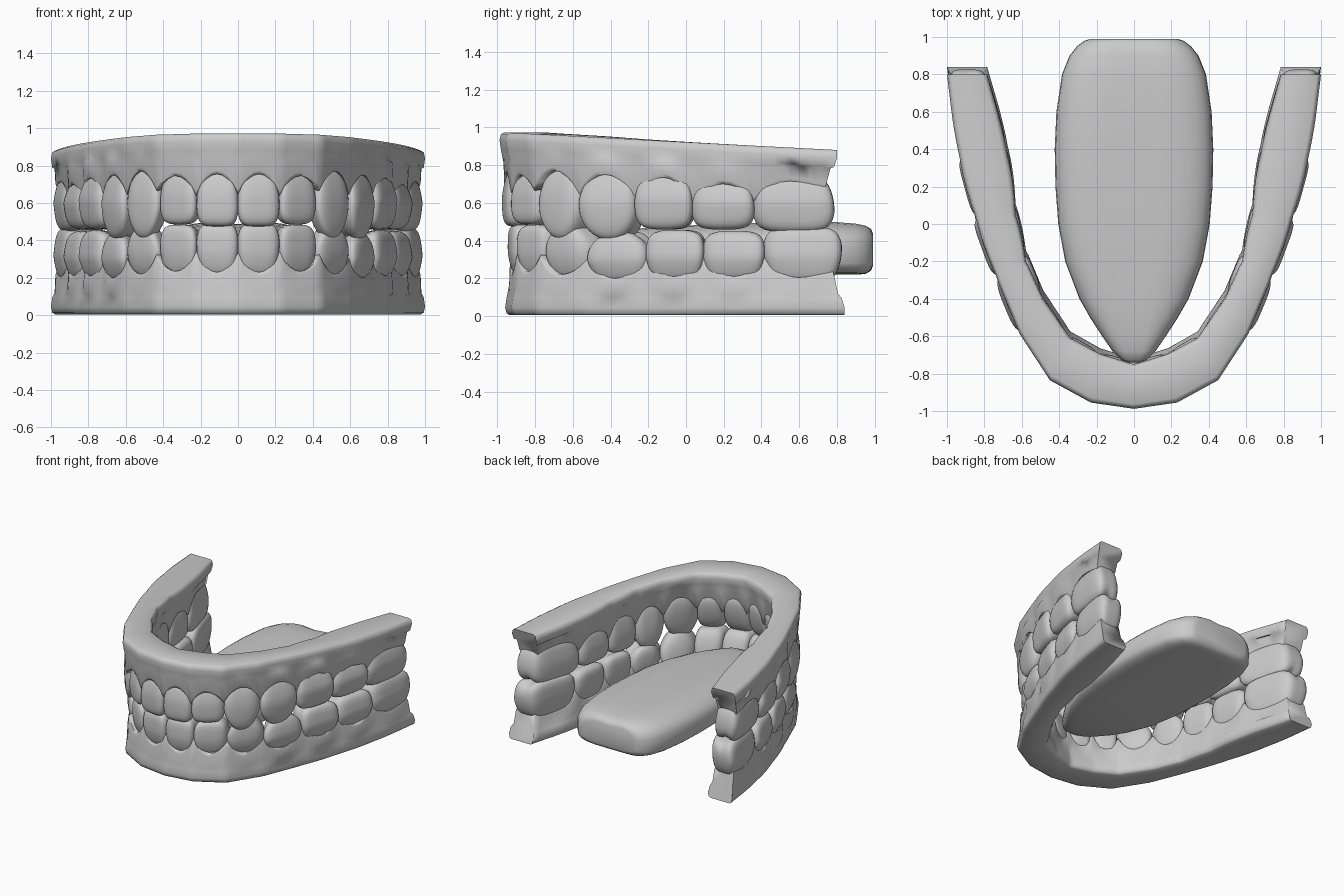
import bpy, bmesh, math
from mathutils import Vector

if "Cube" in bpy.data.objects:
    bpy.data.objects.remove(bpy.data.objects["Cube"])

# Arch stations: tooth boundaries from the midline to the rear (outer and inner edge)
OUT = [(0, -.988), (.23, -.955), (.45, -.835), (.61, -.59), (.74, -.28), (.85, .03), (.938, .36), (1, .80)]
INN = [(0, -.75), (.18, -.695), (.34, -.61), (.485, -.40), (.575, -.20), (.63, .05), (.67, .36), (.785, .80)]
SHIFT = [.03, .03, .035, .045, .06, .06, .055, .04]       # lower arch sits further back

JAWS = {
    "upper": dict(d=-1, tip=[.475, .485, .405, .395, .455, .455, .44],
                  zen=[.755, .745, .77, .75, .735, .70, .715]),
    "lower": dict(d=1, tip=[.49, .485, .49, .455, .46, .455, .48],
                  zen=[.23, .235, .22, .20, .21, .21, .205]),
}
NAMES = ["central_incisor", "lateral_incisor", "canine", "first_premolar",
         "second_premolar", "first_molar", "second_molar"]
PROTRUDE = [-.02, -.02, .03, .10, .10, .05, .0]
POINTED = [.0, .05, .50, .35, .08, .08, .08]
ROUND = [4.5, 4.5, 3.4, 3.6, 5, 5, 5]
STEPS = 8


def finish(bm, name, angle=50):
    bmesh.ops.recalc_face_normals(bm, faces=bm.faces)
    me = bpy.data.meshes.new(name)
    bm.to_mesh(me)
    bm.free()
    ob = bpy.data.objects.new(name, me)
    bpy.context.collection.objects.link(ob)
    bpy.ops.object.select_all(action='DESELECT')
    ob.select_set(True)
    bpy.context.view_layer.objects.active = ob
    bpy.ops.object.shade_smooth_by_angle(angle=math.radians(angle))
    return ob


def loft(sections, name, angle=50):
    bm = bmesh.new()
    rings = [[bm.verts.new(p) for p in s] for s in sections]
    n = len(rings[0])
    for a, b in zip(rings, rings[1:]):
        for i in range(n):
            j = (i + 1) % n
            bm.faces.new((a[i], a[j], b[j], b[i]))
    bm.faces.new(rings[0])
    bm.faces.new(rings[-1])
    return finish(bm, name, angle)


def stations(jaw):
    k = 1 if jaw == "lower" else 0
    return ([Vector((x, y + k * s)) for (x, y), s in zip(OUT, SHIFT)],
            [Vector((x, y + k * s)) for (x, y), s in zip(INN, SHIFT)])


def gum(jaw):
    J = JAWS[jaw]
    d, zen = J["d"], J["zen"]
    out, inn = stations(jaw)
    pap = [z + d * .105 for z in zen] + [zen[-1] + d * .03]
    half = []
    for i in range(7):
        for k in range(STEPS + (i == 6)):
            t = k / STEPS
            o, n = out[i].lerp(out[i + 1], t), inn[i].lerp(inn[i + 1], t)
            s = math.sin(math.pi * t) ** .8 if 0 < t < 1 else 0
            p = pap[i] * (1 - t) + pap[i + 1] * t
            zm = p + (zen[i] - p) * s
            zb = .005 if d > 0 else .973 - .052 * (o.y + .985)
            zh = (zb + zm) / 2
            bulge = max(0, PROTRUDE[i]) * s
            e = .89 + .05 * s + .5 * bulge               # margin offset
            f = .91 + .05 * s + .5 * bulge
            prof = [(.10, zb, 0), (.5, zb, 0), (.90, zb, 0), (.97, zb + d * .01, 0), (1, zb + d * .04, 0),
                    (.97, zb + d * .09, .015), (f, zh, .035), (e, zm - d * .02, .055),
                    (e - .03, zm, .06), (.5, zm - d * .01, .06), (.14, zm, .06),
                    (.09, zm - d * .02, .055), (.07, zh, .035), (.03, zb + d * .09, .015),
                    (0, zb + d * .04, 0), (.03, zb + d * .01, 0)]
            # rear end slopes forward towards the teeth, eased over the last molar
            end = t if i == 6 else 0
            wave = 1 + (.07 * (s - .5) if i in (4, 5) or (i == 6 and t < .5) else 0)
            if i == 6 and t >= .5:
                wave = 1 + .035 * (1 - t) * 2
            sec = []
            for a, z, back in prof:
                q = n.lerp(o, .5 + (a - .5) * wave)
                sec.append(Vector((q.x, q.y - back * end, z)))
            half.append(sec)
    left = [[Vector((-v.x, v.y, v.z)) for v in s] for s in half[:0:-1]]
    loft(left + half, jaw + "_gum", 75)


def tooth(jaw, i, side):
    J = JAWS[jaw]
    d, tip, neck = J["d"], J["tip"][i], J["zen"][i] - J["d"] * .04
    out, inn = stations(jaw)
    out[2] += Vector((-.02, .03))                        # teeth inset at the arch corner
    bm = bmesh.new()
    bmesh.ops.create_cube(bm, size=2)
    bmesh.ops.subdivide_edges(bm, edges=bm.edges[:], cuts=9, use_grid_fill=True)
    for v in bm.verts:
        # rounded block
        r = ROUND[i]
        x, y, z = v.co / sum(abs(c) ** r for c in v.co) ** (1 / r)
        h = (z + 1) / 2
        # narrow neck, full width towards the biting edge
        x *= .78 + .25 * math.sin(min(1, h / .62) * math.pi / 2) - .05 * max(0, h - .7) / .3
        lo, hi = .05, 1.0 + PROTRUDE[i]
        hi -= (.13 + max(0, PROTRUDE[i])) * max(0, 1 - h / .5) ** 1.3
        if i < 3:
            lo += .30 * h * h                            # shovel-shaped back
        else:
            lo += -.04 + .10 * max(0, 1 - h / .5)
            hi -= .08 * max(0, h - .5) / .5
        a = lo + (hi - lo) * (y + 1) / 2
        z -= POINTED[i] * x * x * h * h
        if i >= 3 and h > .5:                            # cusps and central groove
            z -= .14 * math.exp(-(y / .35) ** 2) * (h - .5) * 2
        s = (x + 1) / 2
        q = inn[i].lerp(inn[i + 1], s).lerp(out[i].lerp(out[i + 1], s), a)
        if i == 6:
            q.y -= .02 * s
        v.co = (q.x * side, q.y, neck + (tip - neck) * (z + 1) / 2)
    finish(bm, "%s_%s_%s" % (jaw, NAMES[i], "right" if side > 0 else "left"), 70)


def tongue():
    # rows: y, half width, bottom z, top z
    rows = [(-.74, .03, .32, .37), (-.725, .07, .29, .395), (-.68, .115, .27, .415), (-.6, .17, .25, .43),
            (-.5, .235, .235, .445), (-.4, .292, .228, .455), (-.2, .368, .22, .47), (0, .405, .22, .482),
            (.2, .42, .22, .49), (.4, .424, .22, .497), (.6, .415, .22, .50), (.8, .385, .22, .50),
            (.9, .345, .22, .492), (.95, .305, .223, .482), (.98, .265, .24, .465), (.99, .235, .265, .44)]
    secs = []
    for y, w, b, t in rows:
        sec = []
        for k in range(32):
            c, s = math.cos(k * math.pi / 16), math.sin(k * math.pi / 16)
            ex, ez = (.62, .75) if s > 0 else (.45, .45)
            x = w * math.copysign(abs(c) ** ex, c)
            m = b + (t - b) * .42
            z = m + ((t - m) if s > 0 else (m - b)) * math.copysign(abs(s) ** ez, s)
            if s > 0:                                    # shallow middle groove
                z -= .012 * math.exp(-(x / .05) ** 2) * min(1, w / .3)
            sec.append((x, y, z))
        secs.append(sec)
    loft(secs, "tongue", 60)


for jaw in JAWS:
    gum(jaw)
    for i in range(7):
        for side in (1, -1):
            tooth(jaw, i, side)
tongue()
